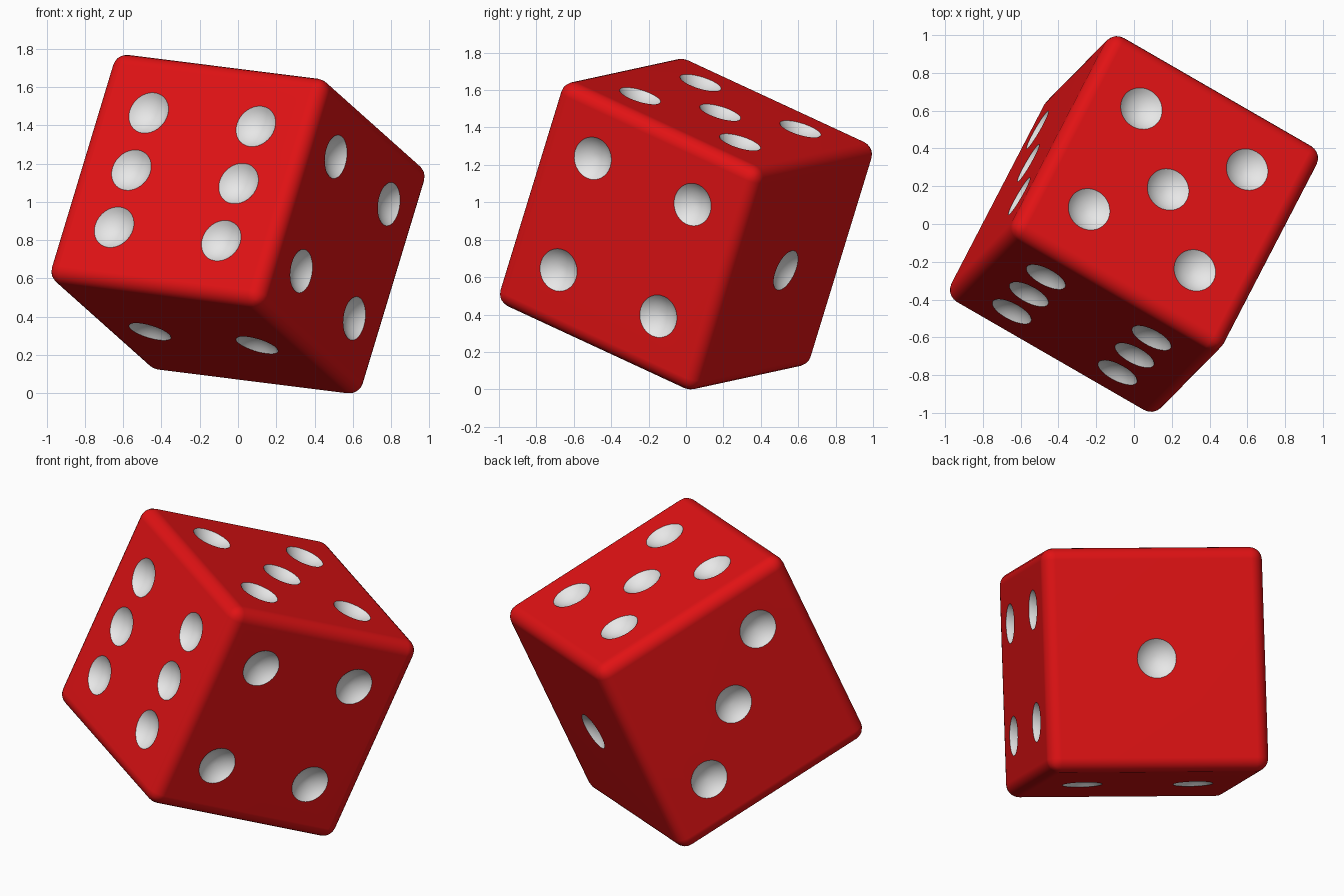
import bpy, bmesh, math
from mathutils import Vector, Matrix, Euler

if "Cube" in bpy.data.objects:
    bpy.data.objects.remove(bpy.data.objects["Cube"])

HALF, BEVEL, STEP = 0.65, 0.075, 0.325   # half edge, edge rounding, pip spacing
RIM, DEPTH = 0.115, 0.05                 # pip rim radius and depth
BALL = (RIM ** 2 + DEPTH ** 2) / (2 * DEPTH)


def material(name, rgb):
    m = bpy.data.materials.new(name)
    m.diffuse_color = (*rgb, 1)
    m.use_nodes = True
    m.node_tree.nodes["Principled BSDF"].inputs["Base Color"].default_value = m.diffuse_color
    return m


red = material("red", (0.75, 0.006, 0.007))
white = material("white", (0.85, 0.85, 0.85))


def make_object(name, bm, mats):
    mesh = bpy.data.meshes.new(name)
    bm.to_mesh(mesh)
    bm.free()
    for m in mats:
        mesh.materials.append(m)
    ob = bpy.data.objects.new(name, mesh)
    bpy.context.collection.objects.link(ob)
    return ob


# rounded cube body
bm = bmesh.new()
bmesh.ops.create_cube(bm, size=2 * HALF)
bmesh.ops.bevel(bm, geom=bm.edges[:], offset=BEVEL, segments=5, profile=0.5, affect='EDGES')
die = make_object("die", bm, [red, white])

# pip layouts: face normal, first and second in-face axes, pip positions
X, Y, Z = Vector((1, 0, 0)), Vector((0, 1, 0)), Vector((0, 0, 1))
corners = [(a, b) for a in (-1, 1) for b in (-1, 1)]
faces = [
    (Y, X, Z, [(0, 0)]),
    (-Z, X, Y, [(-1, 0), (1, 0)]),
    (-X, Y, Z, [(-1, 1), (0, 0), (1, -1)]),
    (X, Y, Z, corners),
    (Z, X, Y, corners + [(0, 0)]),
    (-Y, X, Z, corners + [(-1, 0), (1, 0)]),
]

# pip cutters: balls that dip slightly into each face
bm = bmesh.new()
for n, a, b, spots in faces:
    turn = n.to_track_quat('Z', 'Y').to_matrix().to_4x4()
    for i, j in spots:
        pos = n * (HALF + BALL - DEPTH) + (a * i + b * j) * STEP
        bmesh.ops.create_uvsphere(bm, u_segments=32, v_segments=24, radius=BALL,
                                  matrix=Matrix.Translation(pos) @ turn)
for f in bm.faces:
    f.material_index = 1
cutter = make_object("pip_cutter", bm, [red, white])
cutter.hide_render = True

# carve the pips, keeping the white of the cutters
bpy.context.view_layer.objects.active = die
die.select_set(True)
mod = die.modifiers.new("pips", 'BOOLEAN')
mod.operation, mod.solver, mod.object = 'DIFFERENCE', 'EXACT', cutter
bpy.ops.object.modifier_apply(modifier=mod.name)
bpy.data.objects.remove(cutter)
bpy.ops.object.shade_smooth_by_angle(angle=math.radians(30))

# tilt the die and rest its lowest corner on the ground
tilt = Euler([math.radians(d) for d in (-22.5, 6.2, -30)]).to_matrix().to_4x4()
die.data.transform(tilt)
low = min(v.co.z for v in die.data.vertices)
die.data.transform(Matrix.Translation((0, 0, -low)))
weighted = die.modifiers.new("flat_face_normals", 'WEIGHTED_NORMAL')
weighted.keep_sharp = True
